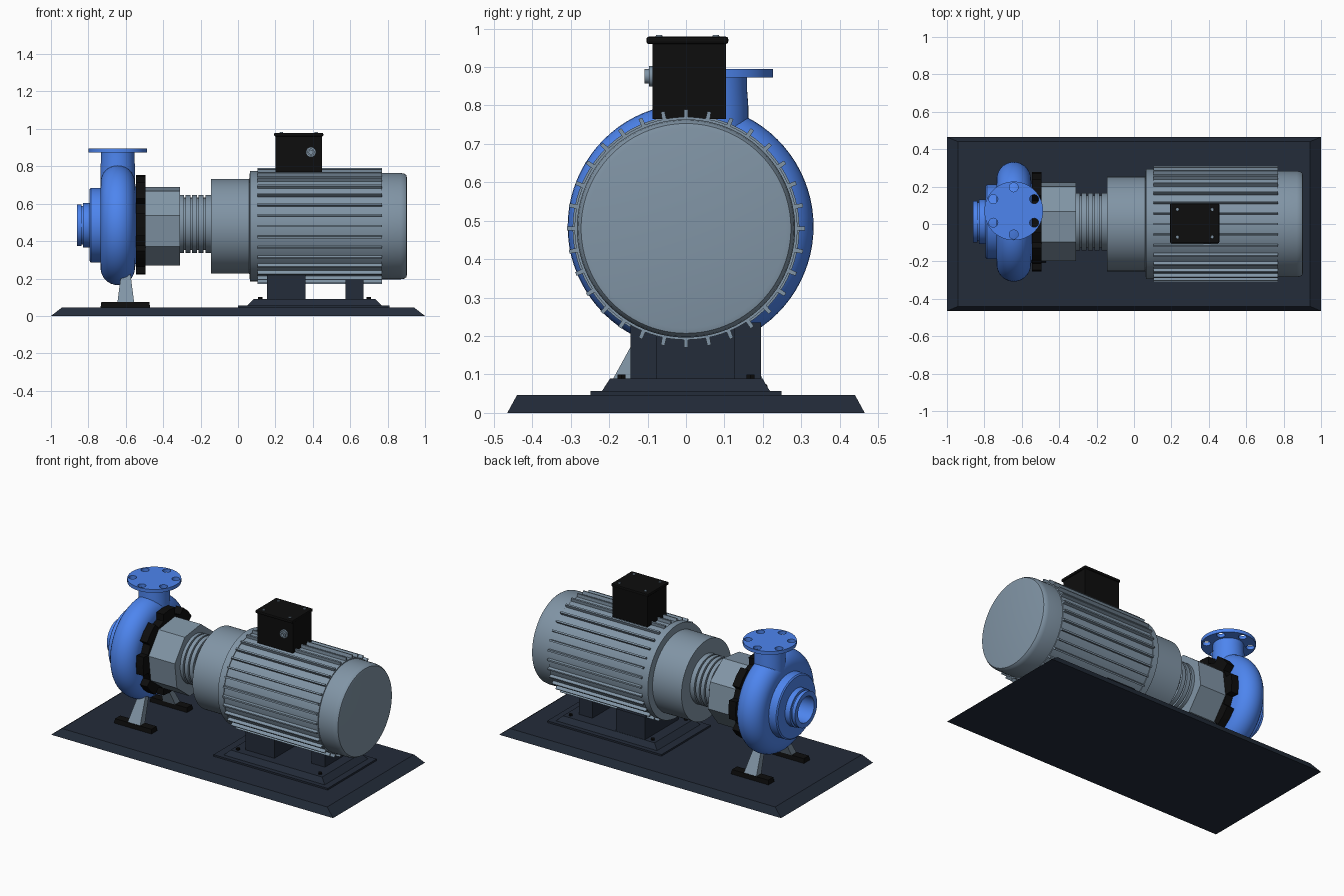
import bpy, bmesh
from math import sin, cos, pi, radians
from mathutils import Matrix, Vector

if "Cube" in bpy.data.objects:
    bpy.data.objects.remove(bpy.data.objects["Cube"])


def mat(name, rgb):
    m = bpy.data.materials.new(name)
    m.diffuse_color = (*rgb, 1)
    m.use_nodes = True
    m.node_tree.nodes["Principled BSDF"].inputs["Base Color"].default_value = m.diffuse_color
    return m


BLUE = mat("pump_blue", (0.075, 0.235, 0.86))
STEEL = mat("motor_grey", (0.22, 0.30, 0.38))
SLATE = mat("slate", (0.017, 0.025, 0.042))
BLACK = mat("black", (0.004, 0.004, 0.004))
PY, AZ, PX = 0.012, 0.48, -0.643      # pump centre y, shaft height, volute centre x


def finish(bm, name, m, smooth=True):
    bmesh.ops.remove_doubles(bm, verts=bm.verts, dist=1e-5)
    bmesh.ops.recalc_face_normals(bm, faces=bm.faces)
    me = bpy.data.meshes.new(name)
    bm.to_mesh(me)
    bm.free()
    ob = bpy.data.objects.new(name, me)
    bpy.context.collection.objects.link(ob)
    me.materials.append(m)
    if smooth:
        bpy.ops.object.select_all(action='DESELECT')
        ob.select_set(True)
        bpy.context.view_layer.objects.active = ob
        bpy.ops.object.shade_smooth_by_angle(angle=radians(32))
    return ob


def add_frustum(bm, x, y, z, inx=0.0, iny=0.0):
    """Box from (min, max) ranges, its top drawn in by inx / iny."""
    lo = [bm.verts.new((a, b, z[0])) for a, b in
          ((x[0], y[0]), (x[1], y[0]), (x[1], y[1]), (x[0], y[1]))]
    hi = [bm.verts.new((a, b, z[1])) for a, b in
          ((x[0] + inx, y[0] + iny), (x[1] - inx, y[0] + iny),
           (x[1] - inx, y[1] - iny), (x[0] + inx, y[1] - iny))]
    bm.faces.new(lo[::-1])
    bm.faces.new(hi)
    for i in range(4):
        j = (i + 1) % 4
        bm.faces.new((lo[i], lo[j], hi[j], hi[i]))


def frustum(name, x, y, z, m, inx=0.0, iny=0.0):
    bm = bmesh.new()
    add_frustum(bm, x, y, z, inx, iny)
    return finish(bm, name, m, False)


def lathe(name, prof, m, centre, axis='X', n=64, start=0.0, smooth=True):
    """Revolve (along, radius) points round an axis through centre."""
    bm = bmesh.new()
    c = Vector(centre)
    rings = []
    for i in range(n):
        a = start + 2 * pi * i / n
        u, v = cos(a), sin(a)
        rings.append([bm.verts.new(c + Vector({'X': (t, r * u, r * v), 'Y': (r * u, t, r * v),
                                               'Z': (r * u, r * v, t)}[axis])) for t, r in prof])
    for i in range(n):
        p, q = rings[i], rings[(i + 1) % n]
        for k in range(len(prof) - 1):
            if prof[k][1] == 0:
                vs = (p[k], p[k + 1], q[k + 1])
            elif prof[k + 1][1] == 0:
                vs = (p[k], p[k + 1], q[k])
            else:
                vs = (p[k], p[k + 1], q[k + 1], q[k])
            bm.faces.new(vs)
    return finish(bm, name, m, smooth)


def plate(name, outlines, half, m, matrix):
    """Extruded flat outline; inner outlines become holes."""
    cu = bpy.data.curves.new(name, 'CURVE')
    cu.dimensions, cu.fill_mode, cu.extrude = '2D', 'BOTH', half
    for pts in outlines:
        s = cu.splines.new('POLY')
        s.points.add(len(pts) - 1)
        for p, (a, b) in zip(s.points, pts):
            p.co = (a, b, 0, 1)
        s.use_cyclic_u = True
    tmp = bpy.data.objects.new(name + "_outline", cu)
    bm = bmesh.new()
    bm.from_mesh(tmp.to_mesh())
    tmp.to_mesh_clear()
    bpy.data.objects.remove(tmp)
    bmesh.ops.transform(bm, matrix=matrix, verts=bm.verts)
    return finish(bm, name, m)


def circle(r, n, cx=0.0, cy=0.0):
    return [(cx + r * cos(2 * pi * i / n), cy + r * sin(2 * pi * i / n)) for i in range(n)]


# Base plate and motor pedestal
frustum("base_plate", (-1, 1), (-0.465, 0.465), (0, 0.046), SLATE, 0.06, 0.025)
frustum("pedestal_flange", (0, 0.81), (-0.248, 0.248), (0.044, 0.057), SLATE)
frustum("pedestal", (0.05, 0.77), (-0.22, 0.22), (0.055, 0.09), SLATE, 0.035, 0.023)
frustum("motor_foot_wide", (0.155, 0.36), (-0.145, 0.195), (0.088, 0.235), SLATE)
frustum("motor_foot_narrow", (0.575, 0.67), (-0.077, 0.127), (0.088, 0.22), SLATE)
for i, (x, y) in enumerate([(x, y) for x in (0.118, 0.7) for y in (-0.168, 0.168)]):
    lathe(f"pedestal_bolt_{i}", [(0.088, 0), (0.088, 0.012), (0.1, 0.012), (0.1, 0)],
          BLACK, (x, y, 0), 'Z', 6)

# Motor body with rounded fan cover
lathe("motor_body", [(-0.145, 0), (-0.145, 0.253), (0.06, 0.253), (0.064, 0.295), (0.105, 0.295),
                     (0.105, 0.29), (0.77, 0.29), (0.77, 0.284), (0.87, 0.284), (0.888, 0.281),
                     (0.9, 0.273), (0.903, 0.26), (0.903, 0)], STEEL, (0, 0, AZ), n=96)

# Cooling fins
bm = bmesh.new()
for i in range(32):
    n0 = len(bm.verts)
    add_frustum(bm, (0.105, 0.77), (-0.006, 0.006), (0.28, 0.31), 0, 0.001)
    bm.verts.ensure_lookup_table()
    bmesh.ops.transform(bm, verts=bm.verts[n0:], matrix=Matrix.Translation((0, 0, AZ))
                        @ Matrix.Rotation(2 * pi * i / 32, 4, 'X'))
finish(bm, "cooling_fins", STEEL, False)

# Terminal box, lid, screws and cable gland
frustum("terminal_box", (0.2, 0.45), (-0.087, 0.104), (0.765, 0.965), BLACK)
lid = frustum("terminal_box_lid", (0.193, 0.456), (-0.103, 0.11), (0.96, 0.979), BLACK)
bev = lid.modifiers.new("bevel", 'BEVEL')
bev.width, bev.segments = 0.006, 2
for i, (x, y) in enumerate([(x, y) for x in (0.232, 0.418) for y in (-0.07, 0.078)]):
    lathe(f"lid_screw_{i}", [(0.975, 0), (0.975, 0.01), (0.983, 0.008), (0.983, 0)],
          STEEL, (x, y, 0), 'Z', 16)
lathe("cable_gland", [(-0.08, 0), (-0.08, 0.027), (-0.096, 0.027), (-0.096, 0.019),
                      (-0.108, 0.019), (-0.108, 0.01), (-0.09, 0.01), (-0.09, 0)],
      STEEL, (0.39, 0, 0.876), 'Y', 24)

# Ringed coupling between motor and bearing housing
prof = [(-0.33, 0), (-0.33, 0.155)]
for x in (-0.285, -0.25, -0.215, -0.18):
    prof += [(x - 0.005, 0.155), (x - 0.005, 0.14), (x + 0.005, 0.14), (x + 0.005, 0.155)]
lathe("coupling", prof + [(-0.13, 0.155), (-0.13, 0)], STEEL, (0, PY, AZ + 0.012))

# Octagonal bearing housing and lobed black flange
lathe("bearing_housing", [(-0.51, 0), (-0.51, 0.217), (-0.31, 0.217), (-0.31, 0)],
      STEEL, (0, PY, AZ), n=8, start=radians(30), smooth=False)
lobes = []
for k in range(8):
    for d, r in ((-15, 0.222), (-13, 0.266), (0, 0.266), (13, 0.266), (15, 0.222)):
        a = radians(45 * k + d)
        lobes.append((r * cos(a), r * sin(a)))
plate("lobed_flange", [lobes], 0.025, BLACK,
      Matrix.Translation((-0.52, PY, AZ + 0.007)) @ Matrix.Rotation(pi / 2, 4, 'Y'))

# Volute casing with stepped, hollow suction inlet
arc = [(PX - 0.092 * cos(pi * i / 16), 0.228 + 0.092 * sin(pi * i / 16)) for i in range(17)]
lathe("volute_casing", [(-0.72, 0), (-0.72, 0.082), (-0.86, 0.082), (-0.86, 0.112), (-0.838, 0.112),
                        (-0.838, 0.104), (-0.828, 0.104), (-0.828, 0.118), (-0.793, 0.118),
                        (-0.793, 0.192), (-0.787, 0.2), (-0.735, 0.2)] + arc +
      [(-0.545, 0.2), (-0.545, 0)], BLUE, (0, PY, AZ + 0.005), n=80)

# Discharge pipe and drilled flange
lathe("discharge_pipe", [(0.6, 0), (0.6, 0.092), (0.8, 0.092), (0.84, 0.089), (0.88, 0.089), (0.88, 0)],
      BLUE, (PX, 0.07, 0), 'Z', 48)
holes = [circle(0.024, 20, 0.126 * cos(radians(a)), 0.126 * sin(radians(a)))
         for a in range(30, 390, 60)]
plate("discharge_flange", [circle(0.157, 64)] + holes, 0.011, BLUE,
      Matrix.Translation((PX, 0.07, 0.884)))

# Splayed pump legs on black pads
for side, label in ((-1, "front"), (1, "rear")):
    y = 0.005 + side * 0.18
    frustum(f"foot_pad_{label}", (-0.735, -0.47), (y - 0.03, y + 0.03), (0.045, 0.074), BLACK, 0.004, 0.004)
    bm = bmesh.new()
    add_frustum(bm, (-0.645, -0.555), (y - 0.025, y + 0.025), (0.07, 0.24), 0.022, 0.008)
    for v in bm.verts:
        if v.co.z > 0.2:
            v.co.y -= side * 0.085
    finish(bm, f"pump_leg_{label}", STEEL, False)
